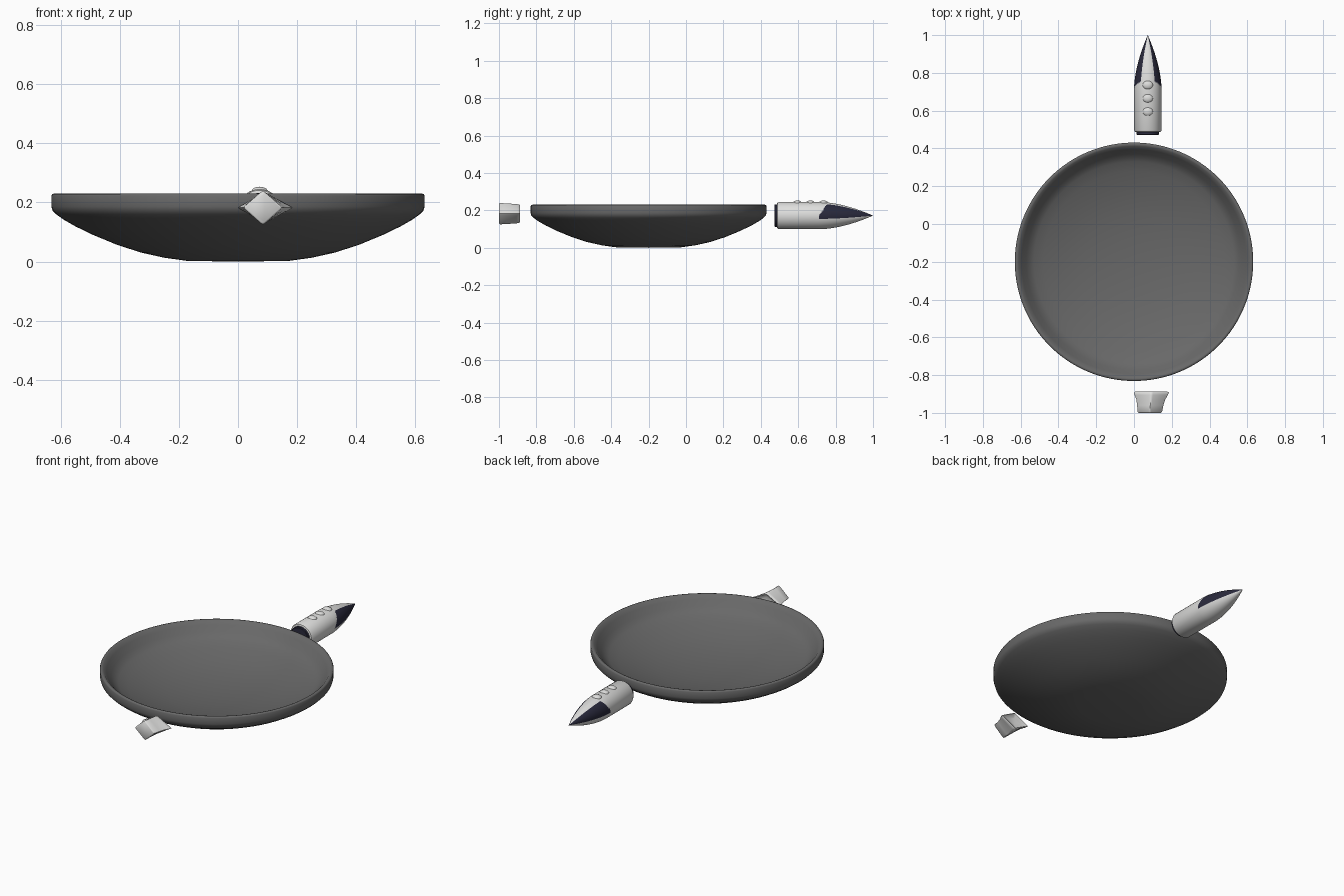
import bpy, bmesh, math
from mathutils import Matrix, Vector

if "Cube" in bpy.data.objects:
    bpy.data.objects.remove(bpy.data.objects["Cube"])


def material(name, r, g, b):
    m = bpy.data.materials.new(name)
    m.diffuse_color = (r, g, b, 1)
    m.use_nodes = True
    m.node_tree.nodes["Principled BSDF"].inputs["Base Color"].default_value = m.diffuse_color
    return m


charcoal = material("charcoal", 0.14, 0.14, 0.14)
silver = material("silver", 0.73, 0.73, 0.72)
navy = material("dark navy", 0.022, 0.022, 0.045)


def finish(name, bm, mats, angle=35):
    bmesh.ops.recalc_face_normals(bm, faces=bm.faces)
    me = bpy.data.meshes.new(name)
    bm.to_mesh(me)
    bm.free()
    ob = bpy.data.objects.new(name, me)
    bpy.context.collection.objects.link(ob)
    for m in mats:
        me.materials.append(m)
    bpy.ops.object.select_all(action='DESELECT')
    ob.select_set(True)
    bpy.context.view_layer.objects.active = ob
    bpy.ops.object.shade_smooth_by_angle(angle=math.radians(angle))
    return ob


def lathe(profile, segs, place):
    """Spin (radius, height) points around z, then move by the matrix."""
    bm = bmesh.new()
    rings = []
    for r, h in profile:
        if r == 0:
            rings.append([bm.verts.new((0, 0, h))] * segs)
        else:
            rings.append([bm.verts.new((r * math.cos(2 * math.pi * i / segs),
                                        r * math.sin(2 * math.pi * i / segs), h))
                          for i in range(segs)])
    for a, b in zip(rings, rings[1:]):
        for i in range(segs):
            j = (i + 1) % segs
            quad = list(dict.fromkeys([a[i], a[j], b[j], b[i]]))
            bm.faces.new(quad)
    bm.transform(place)
    return bm


# Shallow dish: outer shell, rounded rim, hollow floor
dish = [(0, 0), (0.17, 0.002), (0.25, 0.013), (0.33, 0.031), (0.41, 0.057),
        (0.49, 0.09), (0.55, 0.119), (0.59, 0.142), (0.615, 0.16), (0.627, 0.172),
        (0.631, 0.186), (0.631, 0.222), (0.628, 0.228), (0.621, 0.23), (0.612, 0.227),
        (0.595, 0.208), (0.57, 0.177), (0.55, 0.158), (0.53, 0.146), (0.48, 0.128),
        (0.38, 0.098), (0.26, 0.075), (0.13, 0.062), (0, 0.058)]
finish("dish", lathe(dish, 128, Matrix.Translation((0, -0.2, 0))), [charcoal], 50)

# Rocket shaped body lies along y
CX, CZ, R = 0.073, 0.172, 0.073
along_y = Matrix.Translation((CX, 0, CZ)) @ Matrix.Rotation(-math.pi / 2, 4, 'X')
body = [(0, 0.486), (0.062, 0.486), (0.069, 0.489), (R, 0.497), (R, 0.71)]
finish("rocket_body", lathe(body, 64, along_y), [silver])

# Pointed nose with a dark panel on each upper flank
STEPS = 60
nose = [(R * (1 - (i / STEPS) ** 1.75) if i < STEPS else 0, 0.71 + 0.29 * i / STEPS)
        for i in range(STEPS + 1)]
bm = lathe(nose, 128, along_y)
for f in bm.faces:
    c = f.calc_center_median()
    dx, dz = abs(c.x - CX), c.z - CZ
    rad = math.hypot(dx, dz)
    if c.y > 0.712 + 0.05 * max(0, dz) / R and dx > 0.5 * rad and dz > -0.22 * rad:
        f.material_index = 1
finish("rocket_nose", bm, [silver, navy])

# Dark collar at the dish end
collar = [(0, 0.472), (0.056, 0.472), (0.06, 0.475), (0.06, 0.488), (0, 0.488)]
finish("rocket_collar", lathe(collar, 48, along_y), [navy])

# Three domed buttons
for n, y in enumerate((0.595, 0.665, 0.735)):
    bm = bmesh.new()
    bmesh.ops.create_uvsphere(bm, u_segments=32, v_segments=16, radius=1)
    bm.transform(Matrix.Translation((CX, y, 0.238)) @ Matrix.Diagonal((0.027, 0.024, 0.015, 1)))
    finish(f"button_{n + 1}", bm, [silver])

# Flared diamond nozzle: y, centre x, half width, half height
sections = [(-1.0, 0.084, 0.061, 0.053), (-0.995, 0.084, 0.067, 0.059),
            (-0.96, 0.086, 0.072, 0.057), (-0.93, 0.089, 0.079, 0.055),
            (-0.905, 0.091, 0.091, 0.053), (-0.892, 0.092, 0.096, 0.051),
            (-0.888, 0.092, 0.089, 0.046), (-0.893, 0.092, 0.075, 0.039),
            (-0.899, 0.092, 0.045, 0.025)]
bm = bmesh.new()
rings = []
for y, cx, w, h in sections:
    ring = []
    for k in range(4):
        p = [Vector((w * math.cos(a), 0, h * math.sin(a)))
             for a in (math.pi / 2 * (k - 1), math.pi / 2 * k, math.pi / 2 * (k + 1))]
        # small rounding at each diamond corner
        for q in (p[1].lerp(p[0], 0.1), p[1] * 0.965, p[1].lerp(p[2], 0.1)):
            ring.append(bm.verts.new(q + Vector((cx, y, 0.182))))
    rings.append(ring)
for a, b in zip(rings, rings[1:]):
    for i in range(12):
        j = (i + 1) % 12
        bm.faces.new((a[i], a[j], b[j], b[i]))
bm.faces.new(rings[0])
bm.faces.new(rings[-1])
finish("diamond_nozzle", bm, [silver], 50)
